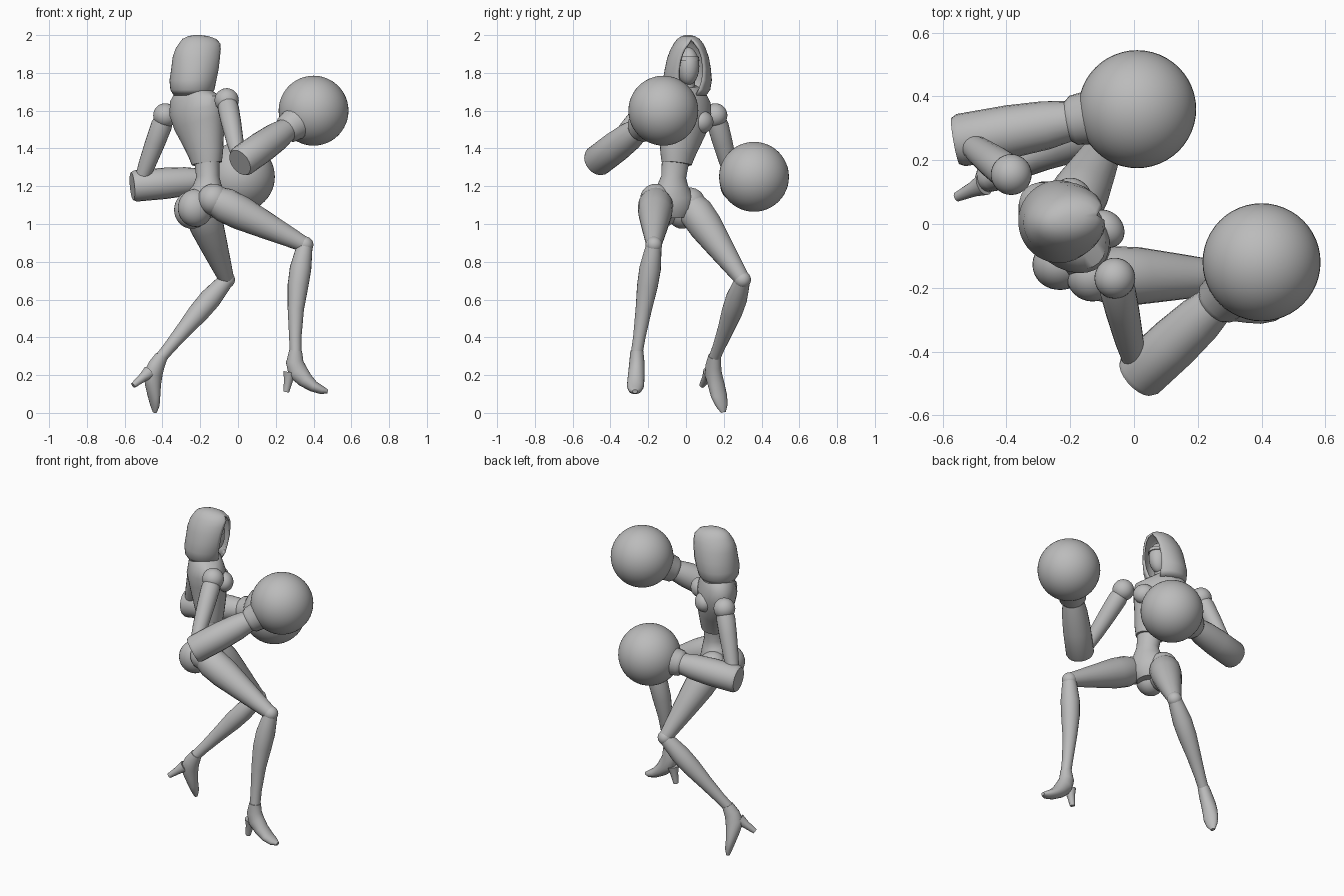
import bpy, bmesh, math
from mathutils import Vector, Matrix

cube = bpy.data.objects.get("Cube")
if cube:
    bpy.data.objects.remove(cube, do_unlink=True)

GREY = (0.5, 0.5, 0.5, 1.0)
mat = bpy.data.materials.new("plain grey")
mat.use_nodes = True
mat.diffuse_color = GREY
mat.node_tree.nodes["Principled BSDF"].inputs["Base Color"].default_value = GREY
parts = []


def finish(name, bm):
    """Turn a bmesh into a named, coloured object."""
    bmesh.ops.recalc_face_normals(bm, faces=bm.faces)
    mesh = bpy.data.meshes.new(name)
    bm.to_mesh(mesh)
    bm.free()
    mesh.materials.append(mat)
    obj = bpy.data.objects.new(name, mesh)
    bpy.context.collection.objects.link(obj)
    parts.append(obj)
    return obj


def ball(name, centre, size, yaw=0, segments=32):
    """Ellipsoid; size is a radius or three radii."""
    radii = size if isinstance(size, tuple) else (size,) * 3
    bm = bmesh.new()
    bmesh.ops.create_uvsphere(bm, u_segments=segments, v_segments=segments // 2, radius=1)
    turn = Matrix.Rotation(math.radians(yaw), 4, "Z")
    bm.transform(Matrix.Translation(centre) @ turn @ Matrix.Diagonal((*radii, 1)))
    return finish(name, bm)


def tube(name, rings, side=(0, 1, 0), sides=20):
    """Loft through (centre, radius along side, radius across) rings."""
    bm = bmesh.new()
    loops = []
    for i, (centre, wide, deep) in enumerate(rings):
        before = Vector(rings[max(i - 1, 0)][0])
        after = Vector(rings[min(i + 1, len(rings) - 1)][0])
        along = (after - before).normalized()
        u = Vector(side)
        u = (u - along * u.dot(along)).normalized()
        v = along.cross(u)
        loop = []
        for k in range(sides):
            a = math.tau * k / sides
            loop.append(bm.verts.new(Vector(centre) + u * wide * math.cos(a) + v * deep * math.sin(a)))
        loops.append(loop)
    for low, high in zip(loops, loops[1:]):
        for k in range(sides):
            n = (k + 1) % sides
            bm.faces.new((low[k], low[n], high[n], high[k]))
    bm.faces.new(loops[0])
    bm.faces.new(loops[-1])
    return finish(name, bm)


def limb(name, start, end, profile, bulge=(0, 0, 0)):
    """Round limb; profile holds (fraction, radius), bulge bows the middle."""
    a, b, c = Vector(start), Vector(end), Vector(bulge)
    rings = [(a.lerp(b, t) + c * math.sin(math.pi * t), r, r) for t, r in profile]
    side = (0, 1, 0) if abs((b - a).normalized().y) < 0.8 else (1, 0, 0)
    return tube(name, rings, side)


# Torso: the chest turns further than the hips
chest_side = (0.7, -0.7, 0.15)
tube("bodice", [((-0.165, -0.05, 1.32), 0.085, 0.075),
                ((-0.17, -0.045, 1.37), 0.1, 0.085),
                ((-0.185, -0.03, 1.45), 0.125, 0.1),
                ((-0.205, -0.015, 1.53), 0.155, 0.11),
                ((-0.22, -0.01, 1.6), 0.17, 0.115),
                ((-0.225, -0.005, 1.66), 0.165, 0.1),
                ((-0.225, 0, 1.7), 0.12, 0.085),
                ((-0.22, 0, 1.73), 0.06, 0.06)], chest_side, 28)
tube("abdomen", [((-0.185, -0.07, 1.04), 0.08, 0.08),
                 ((-0.18, -0.07, 1.09), 0.125, 0.1),
                 ((-0.17, -0.07, 1.15), 0.115, 0.095),
                 ((-0.16, -0.07, 1.2), 0.085, 0.075),
                 ((-0.16, -0.065, 1.25), 0.067, 0.06),
                 ((-0.165, -0.055, 1.34), 0.075, 0.065)], (0.45, -0.9, 0.1), 28)
for label, centre in (("left", (-0.19, 0.085, 1.54)), ("right", (-0.09, -0.015, 1.57))):
    ball(label + "_bust", centre, (0.055, 0.065, 0.06), 45)
for label, centre in (("left", (-0.245, -0.02, 1.075)), ("right", (-0.225, -0.12, 1.085))):
    ball(label + "_buttock", centre, (0.095, 0.085, 0.1), 24)
tube("neck", [((-0.22, 0, 1.68), 0.055, 0.055), ((-0.21, 0.005, 1.73), 0.042, 0.042),
              ((-0.2, 0.01, 1.82), 0.042, 0.042)])

# Head inside an open hood
ball("face", (-0.185, 0.012, 1.835), (0.068, 0.058, 0.1), 12)
tube("brow_band", [((-0.18, 0.013, 1.862), 0.059, 0.068), ((-0.18, 0.013, 1.886), 0.054, 0.062)])


def hood(levels, yaw, pivot):
    """Levels hold height, forward shift, depth, half width and half gap in degrees."""
    bm = bmesh.new()
    turn = Matrix.Rotation(math.radians(yaw), 3, "Z")
    steps = 32
    rows = []
    for z, shift, deep, wide, gap in levels:
        row = []
        for k in range(steps + 1):
            a = math.radians(gap + (360 - 2 * gap) * k / steps)
            p = turn @ Vector((shift + deep * math.cos(a), wide * math.sin(a), 0))
            row.append(bm.verts.new(p + Vector((*pivot, z))))
        rows.append(row)
    for low, high in zip(rows, rows[1:]):
        for k in range(steps):
            bm.faces.new((low[k], low[k + 1], high[k + 1], high[k]))
    bm.faces.new(rows[-1])
    bmesh.ops.remove_doubles(bm, verts=bm.verts, dist=0.0005)
    obj = finish("hood", bm)
    shell = obj.modifiers.new("thickness", "SOLIDIFY")
    shell.thickness = 0.012
    shell.offset = -1


hood([(1.68, -0.02, 0.1, 0.1, 20), (1.71, -0.02, 0.118, 0.122, 24), (1.76, -0.015, 0.128, 0.13, 30),
      (1.82, -0.002, 0.132, 0.122, 34), (1.88, 0.005, 0.132, 0.11, 33), (1.925, 0.012, 0.125, 0.093, 27),
      (1.955, 0.018, 0.112, 0.077, 15), (1.98, 0.015, 0.09, 0.058, 0), (1.994, 0.01, 0.055, 0.035, 0),
      (2.0, 0.005, 0.02, 0.015, 0)], 10, (-0.22, 0.01))

# Arms: shoulder joint, upper arm, elbow, long glove ending in a big ball
upper_arm = [(0, 0.045), (0.15, 0.056), (0.4, 0.053), (0.75, 0.045), (1, 0.035)]
glove = [(0, 0.074), (0.03, 0.083), (0.3, 0.083), (0.5, 0.076), (0.62, 0.064),
         (0.65, 0.078), (0.72, 0.083), (0.78, 0.11), (0.84, 0.13)]
arms = {
    "left": ((-0.385, 0.155, 1.575), (-0.515, 0.25, 1.225), (-0.56, 0.26, 1.2), (0.01, 0.36, 1.25)),
    "right": ((-0.06, -0.17, 1.655), (0, -0.43, 1.36), (0.01, -0.48, 1.325), (0.4, -0.12, 1.6)),
}
for label, (shoulder, elbow, cuff, fist) in arms.items():
    ball(label + "_shoulder", shoulder, 0.064)
    limb(label + "_upper_arm", shoulder, elbow, upper_arm)
    ball(label + "_elbow", elbow, 0.04)
    limb(label + "_glove", cuff, fist, glove)
    ball(label + "_fist", fist, 0.185, segments=48)

# Legs: thigh, knee, shin
thigh = [(0, 0.075), (0.12, 0.092), (0.3, 0.09), (0.55, 0.073), (0.8, 0.055), (0.95, 0.044), (1, 0.04)]
shin = [(0, 0.04), (0.08, 0.047), (0.22, 0.057), (0.38, 0.055), (0.6, 0.043), (0.85, 0.033), (1, 0.031)]
legs = {
    "left": ((-0.21, 0.02, 1.11), (-0.06, 0.3, 0.705), (-0.41, 0.15, 0.29), (-0.015, 0, -0.015)),
    "right": ((-0.13, -0.16, 1.13), (0.355, -0.17, 0.89), (0.305, -0.26, 0.32), (-0.02, 0, 0)),
}
for label, (hip, knee, ankle, bow) in legs.items():
    ball(label + "_hip", hip, 0.083)
    limb(label + "_thigh", hip, knee, thigh)
    ball(label + "_knee", knee, 0.044)
    limb(label + "_shin", knee, ankle, shin, bow)


def shoe(label, path, heel, side):
    """High-heeled shoe: body lofted from ankle to toe, plus a tapered heel."""
    sizes = [(0.034, 0.034), (0.04, 0.046), (0.043, 0.053), (0.045, 0.042),
             (0.045, 0.03), (0.034, 0.022), (0.014, 0.01)]
    tube(label + "_shoe", [(p, w, d) for p, (w, d) in zip(path, sizes)], side)
    limb(label + "_heel", heel[0], heel[1], [(0, 0.036), (0.4, 0.024), (1, 0.015)])


shoe("right", [(0.305, -0.26, 0.33), (0.3, -0.26, 0.27), (0.315, -0.262, 0.22), (0.355, -0.265, 0.175),
               (0.4, -0.268, 0.14), (0.445, -0.27, 0.12), (0.475, -0.27, 0.113)],
     ((0.275, -0.26, 0.215), (0.255, -0.26, 0.11)), (0, 1, 0))
shoe("left", [(-0.405, 0.152, 0.3), (-0.432, 0.145, 0.25), (-0.45, 0.145, 0.205), (-0.45, 0.16, 0.15),
              (-0.445, 0.175, 0.09), (-0.44, 0.19, 0.04), (-0.44, 0.198, 0.003)],
     ((-0.47, 0.125, 0.215), (-0.555, 0.085, 0.145)), (-0.45, 0.85, 0.2))

# Smooth shading with sharp rims
bpy.ops.object.select_all(action="DESELECT")
for obj in parts:
    obj.select_set(True)
bpy.context.view_layer.objects.active = parts[0]
bpy.ops.object.shade_smooth_by_angle(angle=math.radians(40))
